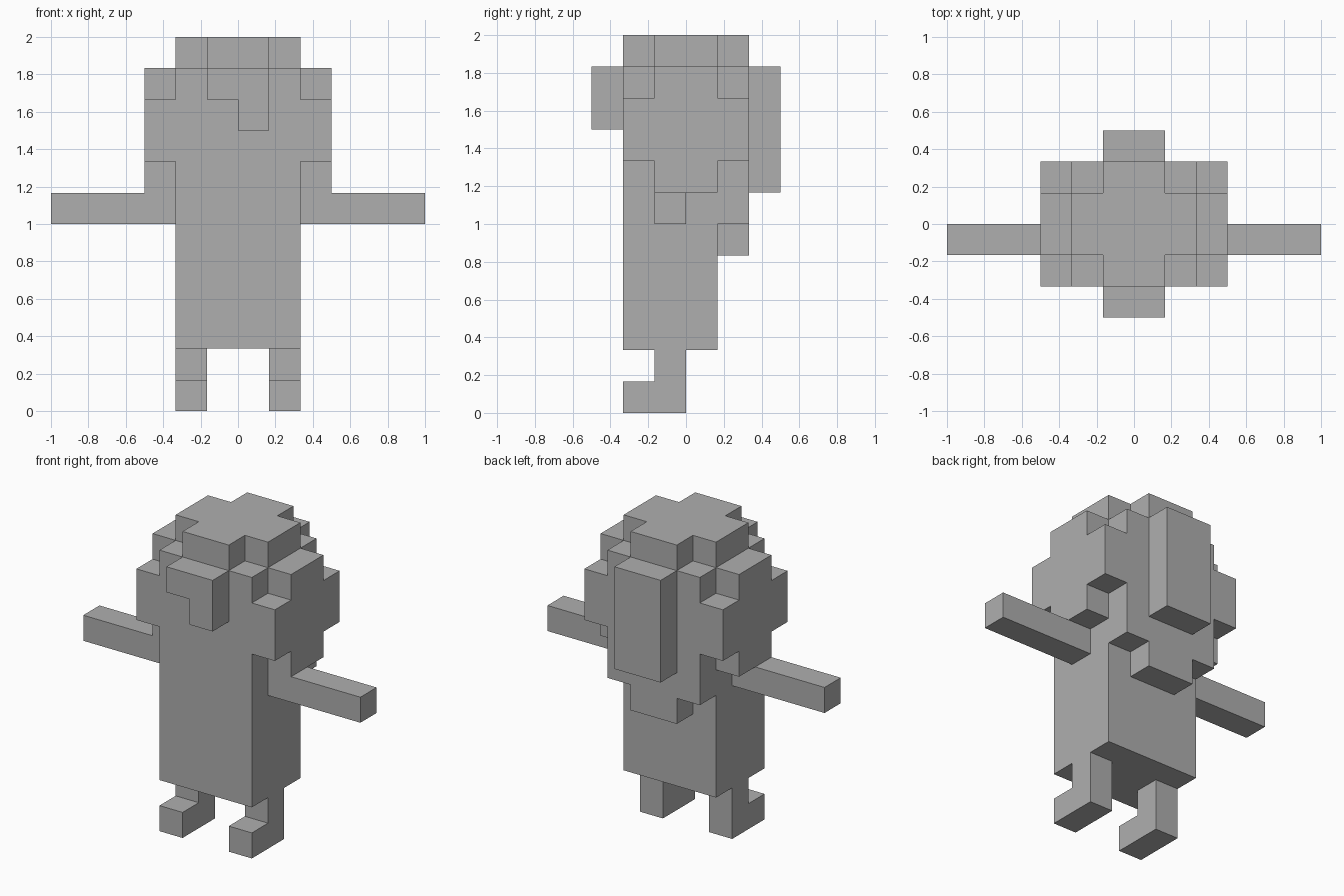
import bpy
import bmesh
from mathutils import Vector

if "Cube" in bpy.data.objects:
    bpy.data.objects.remove(bpy.data.objects["Cube"], do_unlink=True)

UNIT = 1 / 6  # edge length of one block

grey = bpy.data.materials.new("plain grey")
grey.use_nodes = True
GREY = (0.43, 0.43, 0.43, 1)
grey.diffuse_color = GREY
grey.node_tree.nodes["Principled BSDF"].inputs["Base Color"].default_value = GREY

blocks = {}  # block position -> name of the part it belongs to


def fill(part, x, y, z):
    """Fill a box of blocks; each argument is a (low, high) range."""
    for i in range(*x):
        for j in range(*y):
            for k in range(*z):
                blocks.setdefault((i, j, k), part)


def fill_pair(part, x, y, z):
    """Fill a box on the left side (+x) and its mirror image on the right."""
    fill("left_" + part, x, y, z)
    fill("right_" + part, (-x[1], -x[0]), y, z)


def build_part(part):
    """Skin the blocks of one part, leaving out faces hidden by other blocks."""
    bm = bmesh.new()
    for cell in [c for c, name in blocks.items() if name == part]:
        for axis in range(3):
            u, v = (axis + 1) % 3, (axis + 2) % 3
            for side in (-1, 1):
                neighbour = list(cell)
                neighbour[axis] += side
                if tuple(neighbour) in blocks:
                    continue
                corners = []
                for du, dv in ((0, 0), (1, 0), (1, 1), (0, 1)):
                    p = Vector(cell)
                    p[axis] += max(side, 0)
                    p[u] += du
                    p[v] += dv
                    corners.append(bm.verts.new(p * UNIT))
                bm.faces.new(corners[::side])
    bmesh.ops.remove_doubles(bm, verts=bm.verts, dist=0.001)
    bmesh.ops.dissolve_limit(bm, angle_limit=0.01, verts=bm.verts, edges=bm.edges)
    mesh = bpy.data.meshes.new(part)
    bm.to_mesh(mesh)
    bm.free()
    mesh.materials.append(grey)
    bpy.context.collection.objects.link(bpy.data.objects.new(part, mesh))


# Legs with forward feet
fill_pair("leg", (1, 2), (-1, 0), (0, 2))
fill_pair("foot", (1, 2), (-2, -1), (0, 1))

# Torso and outstretched arms
fill("torso", (-2, 2), (-2, 1), (2, 7))
fill_pair("arm", (2, 6), (-1, 0), (6, 7))

# Head, with the back of the head hanging lower
fill("head", (-2, 2), (-2, 2), (7, 11))
fill("nape", (-2, 2), (1, 2), (6, 7))
fill("nape", (-1, 1), (1, 2), (5, 6))

# Rounded sides of the head
fill_pair("head_side", (2, 3), (-2, 2), (8, 10))
fill_pair("head_side", (2, 3), (-1, 1), (7, 11))

# Cross-shaped crown
fill("crown", (-1, 1), (-2, 2), (11, 12))
fill("crown", (-2, 2), (-1, 1), (11, 12))

# Stepped fringe in front, hair panel behind
fill("fringe", (-1, 1), (-3, -2), (10, 11))
fill("fringe", (0, 1), (-3, -2), (9, 10))
fill("back_hair", (-1, 1), (2, 3), (7, 11))

for name in sorted(set(blocks.values())):
    build_part(name)
